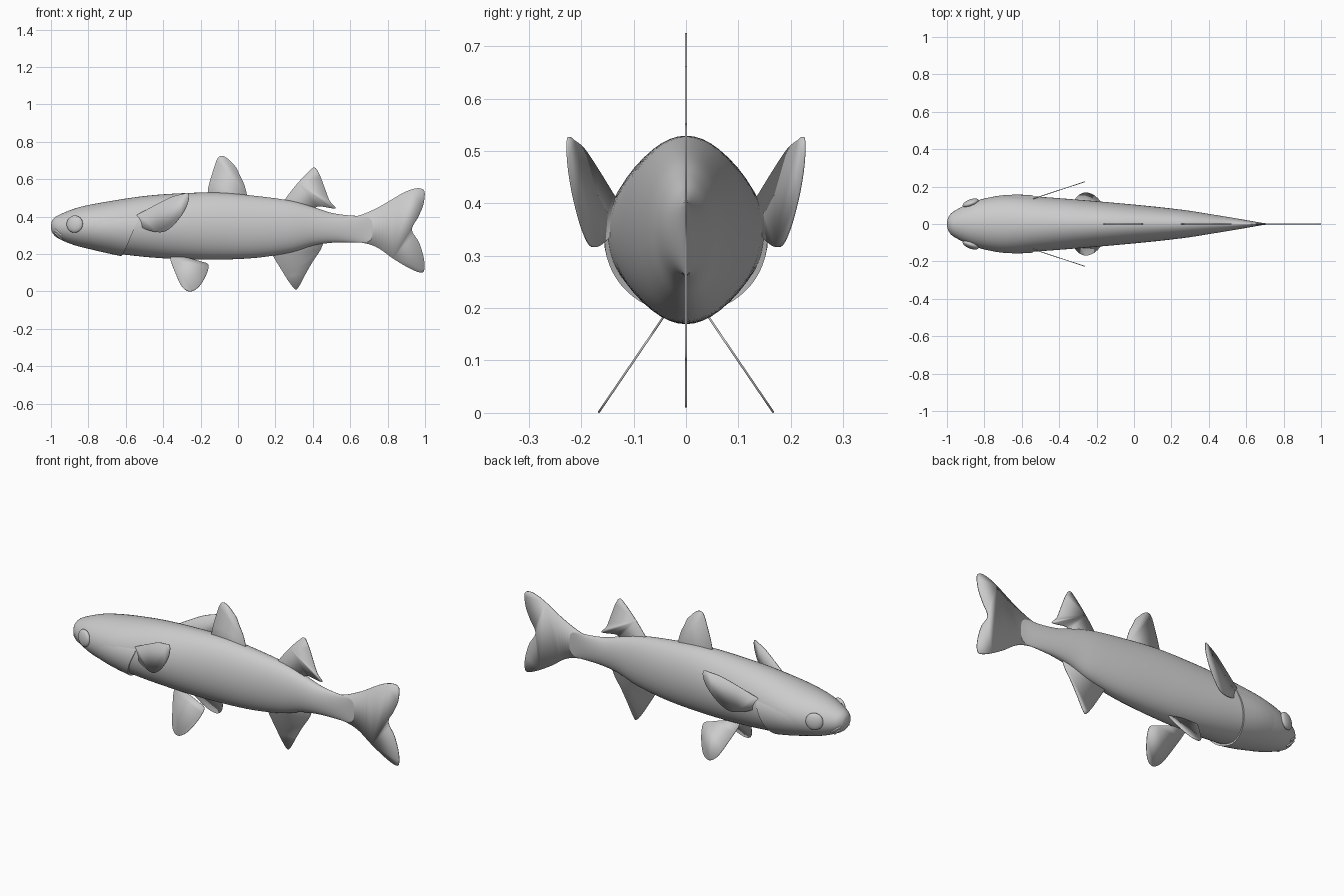
import bpy, bmesh, math
from mathutils import Vector

cube = bpy.data.objects.get("Cube")
if cube:
    bpy.data.objects.remove(cube, do_unlink=True)

grey = bpy.data.materials.new("plain_grey")
grey.use_nodes = True
grey.diffuse_color = (0.6, 0.6, 0.6, 1)
grey.node_tree.nodes["Principled BSDF"].inputs["Base Color"].default_value = grey.diffuse_color


def spline(points, steps):
    """Smooth open curve through points of any dimension."""
    pts = [Vector(p) for p in points]
    ext = [pts[0] * 2 - pts[1]] + pts + [pts[-1] * 2 - pts[-2]]
    out = []
    for a, b, c, d in zip(ext, ext[1:], ext[2:], ext[3:]):
        for i in range(steps):
            t = i / steps
            out.append(0.5 * (2 * b + (c - a) * t + (2 * a - 5 * b + 4 * c - d) * t**2
                              + (3 * b - a - 3 * c + d) * t**3))
    return out + [pts[-1]]


def finish(name, bm):
    """Turn a bmesh into a smooth shaded grey object."""
    bmesh.ops.recalc_face_normals(bm, faces=bm.faces)
    mesh = bpy.data.meshes.new(name)
    bm.to_mesh(mesh)
    bm.free()
    mesh.materials.append(grey)
    obj = bpy.data.objects.new(name, mesh)
    bpy.context.collection.objects.link(obj)
    bpy.ops.object.select_all(action="DESELECT")
    obj.select_set(True)
    bpy.context.view_layer.objects.active = obj
    bpy.ops.object.shade_smooth_by_angle(angle=math.radians(40))
    return obj


def skin(bm, rows, closed):
    """Bridge rows of points with quads."""
    rings = [[bm.verts.new(p) for p in row] for row in rows]
    n = len(rings[0])
    for a, b in zip(rings, rings[1:]):
        for i in range(n if closed else n - 1):
            j = (i + 1) % n
            bm.faces.new((a[i], a[j], b[j], b[i]))
    return rings


# Body stations: x, top, bottom, half width
stations = spline([
    (-1, .355, .335, .01), (-.99, .385, .31, .04), (-.955, .41, .28, .073),
    (-.85, .45, .24, .122), (-.7, .48, .21, .152), (-.5, .51, .185, .145),
    (-.3, .525, .172, .13), (-.1, .528, .17, .113), (.1, .51, .18, .094),
    (.28, .485, .208, .073), (.4, .452, .245, .054), (.5, .42, .26, .038),
    (.6, .406, .262, .021), (.68, .404, .26, .007), (.72, .4, .26, .002)], 6)


def surface(s, angle, grow=0.0):
    x, top, low, half = s
    return (x, (half + grow) * math.cos(angle),
            (top + low) / 2 + ((top - low) / 2 + grow) * math.sin(angle))


def section(x):
    for a, b in zip(stations, stations[1:]):
        if a[0] <= x <= b[0]:
            return a.lerp(b, (x - a[0]) / (b[0] - a[0]))
    return stations[-1]


SIDES = 48
bm = bmesh.new()
rings = skin(bm, [[surface(s, math.tau * i / SIDES) for i in range(SIDES)] for s in stations], True)
bm.faces.new(rings[0])
bm.faces.new(rings[-1])
finish("body", bm)

# Gill cover: a raised plate around the throat with a stepped rear edge
bm = bmesh.new()
rows = []
for k in range(14):
    f = min(k / 12, 1)
    row = []
    for i in range(41):
        u = i / 20 - 1
        angle = -math.pi / 2 + u * math.radians(112)
        rear = -.625 + .09 * min(abs(u) * 1.1, 1) ** 1.5
        lift = .012 * f * (1 - abs(u) ** 6) - .002
        row.append(surface(section(-.82 + (rear + .82) * f), angle, -.008 if k == 13 else lift))
    rows.append(row)
skin(bm, rows, False)
finish("gill_cover", bm)


def fin(name, outline, depth, steps=5):
    """Thin fin from an x, z outline; depth gives y at each point."""
    bm = bmesh.new()
    pts = spline(outline, steps)
    bm.faces.new([bm.verts.new((p[0], depth(p[0], p[1]), p[1])) for p in pts])
    obj = finish(name, bm)
    mod = obj.modifiers.new("thickness", "SOLIDIFY")
    mod.thickness = .004
    mod.offset = 0


def middle(x, z):
    return 0


fin("front_dorsal_fin", [
    (-.16, .5), (-.16, .55), (-.135, .64), (-.11, .71), (-.085, .725), (-.055, .71),
    (-.03, .685), (-.008, .66), (.01, .62), (.03, .58), (.045, .53), (.05, .49)], middle)
fin("rear_dorsal_fin", [
    (.24, .47), (.26, .505), (.32, .58), (.38, .643), (.41, .662), (.435, .627),
    (.465, .55), (.49, .485), (.52, .444), (.43, .455), (.4, .43)], middle)
fin("anal_fin", [
    (.18, .21), (.19, .185), (.225, .127), (.27, .055), (.305, .012), (.325, .025),
    (.36, .09), (.4, .16), (.44, .22), (.46, .27)], middle)
fin("tail_fin", [
    (.58, .395), (.66, .41), (.76, .455), (.87, .52), (.93, .546), (.975, .551),
    (.998, .53), (.99, .46), (.962, .395), (.93, .33), (.968, .262), (.993, .18),
    (.997, .12), (.98, .1), (.92, .122), (.83, .175), (.75, .232), (.68, .257),
    (.58, .27)], middle)

# Paired parts
for side, label in ((1, "left"), (-1, "right")):
    fin(label + "_pectoral_fin", [
        (-.54, .41), (-.515, .423), (-.45, .458), (-.36, .503), (-.3, .52), (-.266, .524),
        (-.266, .48), (-.29, .425), (-.33, .37), (-.37, .333), (-.405, .317),
        (-.45, .32), (-.5, .335), (-.54, .36)],
        lambda x, z: side * (.138 + (x + .53) * .33))
    fin(label + "_pelvic_fin", [
        (-.36, .19), (-.36, .165), (-.335, .1), (-.307, .037), (-.28, .008), (-.25, .001),
        (-.215, .02), (-.185, .06), (-.162, .11), (-.16, .145), (-.2, .16), (-.27, .18)],
        lambda x, z: side * (.045 + (.18 - z) * .68))

    # Eye: shallow dome lying on the side of the head
    bm = bmesh.new()
    bmesh.ops.create_uvsphere(bm, u_segments=32, v_segments=16, radius=.046)
    eye = finish(label + "_eye", bm)
    eye.scale.z = .42
    eye.location = (-.873, side * .112, .36)
    normal = Vector((-.38, side, .08))
    eye.rotation_euler = normal.to_track_quat("Z", "Y").to_euler()

# Lips: two thin tubes wrapping the snout either side of the mouth slit
for name, start, drop in (("upper_lip", .345, .045), ("lower_lip", .33, .05)):
    curve = bpy.data.curves.new(name, "CURVE")
    curve.dimensions = "3D"
    curve.bevel_depth = .006
    curve.bevel_resolution = 3
    curve.use_fill_caps = True
    path = []
    for i in range(25):
        u = i / 12 - 1
        s = section(-.992 + .05 * abs(u) ** 1.6)
        z = start - drop * abs(u) ** 1.5
        ratio = (z - (s[1] + s[2]) / 2) / ((s[1] - s[2]) / 2)
        y = (s[3] - .003) * math.sqrt(max(0, 1 - ratio ** 2)) * math.copysign(min(1, abs(u) * 2), u)
        path.append((s[0], y, z))
    line = curve.splines.new("POLY")
    line.points.add(len(path) - 1)
    for point, co in zip(line.points, path):
        point.co = (*co, 1)
    curve.materials.append(grey)
    bpy.context.collection.objects.link(bpy.data.objects.new(name, curve))
